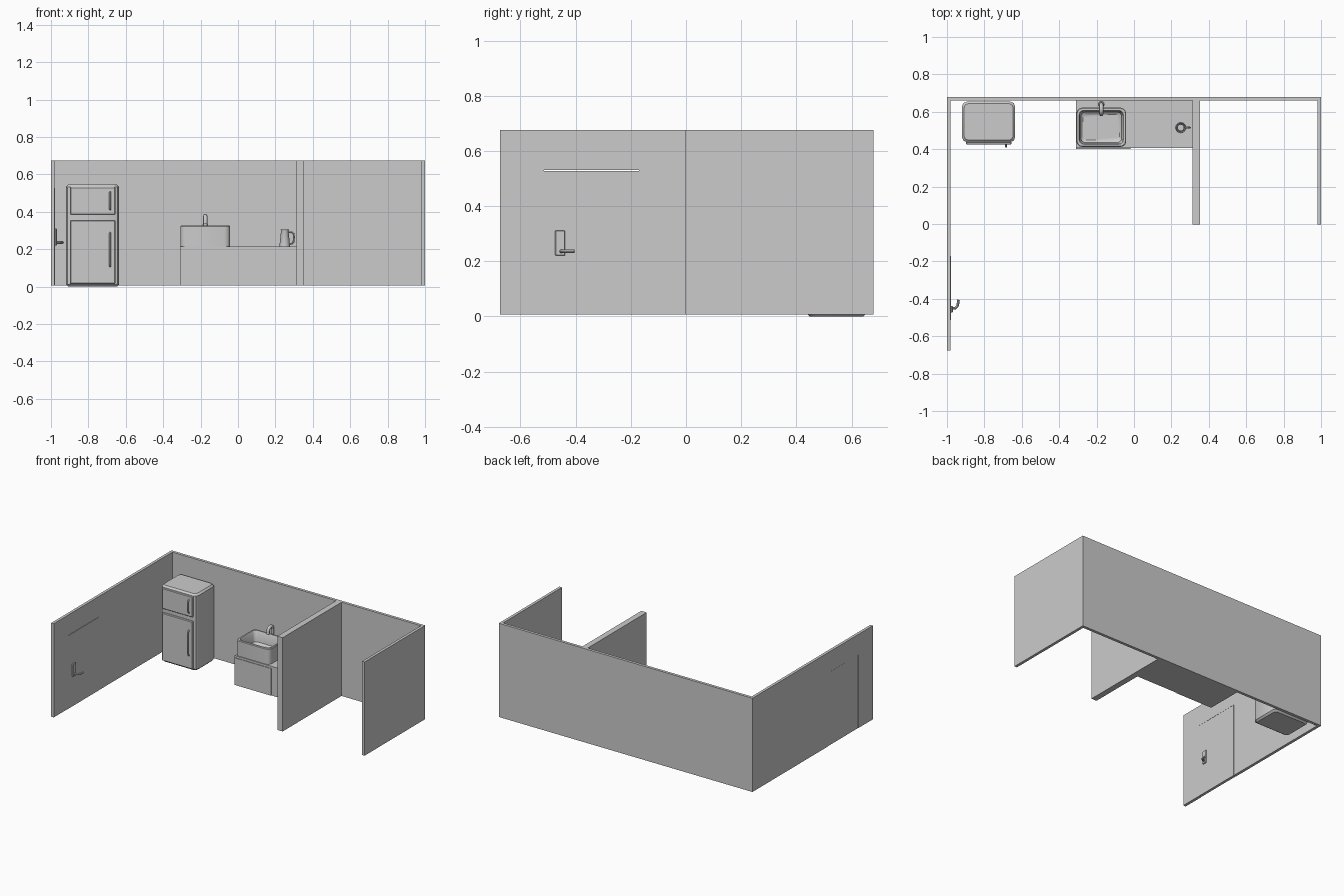
import bpy, bmesh, math
from mathutils import Vector

if "Cube" in bpy.data.objects:
    bpy.data.objects.remove(bpy.data.objects["Cube"])


def finish(name, bm, smooth=False):
    bmesh.ops.recalc_face_normals(bm, faces=bm.faces)
    me = bpy.data.meshes.new(name)
    bm.to_mesh(me)
    bm.free()
    ob = bpy.data.objects.new(name, me)
    bpy.context.collection.objects.link(ob)
    if smooth:
        bpy.context.view_layer.objects.active = ob
        ob.select_set(True)
        bpy.ops.object.shade_smooth_by_angle(angle=math.radians(35))
        ob.select_set(False)
    return ob


def prism(name, pts, z0, z1):
    bm = bmesh.new()
    f = bm.faces.new([bm.verts.new((x, y, z0)) for x, y in pts])
    r = bmesh.ops.extrude_face_region(bm, geom=[f])
    for v in r["geom"]:
        if isinstance(v, bmesh.types.BMVert):
            v.co.z = z1
    return finish(name, bm)


def box(name, lo, hi, bevel=0):
    bm = bmesh.new()
    bmesh.ops.create_cube(bm, size=1)
    for v in bm.verts:
        v.co = [lo[i] if v.co[i] < 0 else hi[i] for i in range(3)]
    if bevel:
        bmesh.ops.bevel(bm, geom=bm.edges[:], offset=bevel, segments=1, affect='EDGES', profile=0.5)
    return finish(name, bm)


def ring(bm, lo, hi, r, z, seg):
    # rounded rectangle loop
    vs = []
    for k, (cx, cy) in enumerate([(hi[0] - r, hi[1] - r), (lo[0] + r, hi[1] - r),
                                  (lo[0] + r, lo[1] + r), (hi[0] - r, lo[1] + r)]):
        for s in range(seg + 1):
            a = math.pi / 2 * (k + s / seg)
            vs.append(bm.verts.new((cx + r * math.cos(a), cy + r * math.sin(a), z)))
    return vs


def loft(name, rings, bm, smooth=False):
    n = len(rings[0])
    for a, b in zip(rings, rings[1:]):
        for i in range(n):
            bm.faces.new((a[i], a[(i + 1) % n], b[(i + 1) % n], b[i]))
    bm.faces.new(rings[0])
    bm.faces.new(rings[-1])
    return finish(name, bm, smooth)


def rounded_stack(name, lo, hi, levels, seg):
    # levels: (inset, corner radius, z)
    bm = bmesh.new()
    rings = [ring(bm, (lo[0] + d, lo[1] + d), (hi[0] - d, hi[1] - d), r, z, seg) for d, r, z in levels]
    return loft(name, rings, bm, True)


def lathe(name, x, y, profile, n=16):
    bm = bmesh.new()
    rings = [[bm.verts.new((x + r * math.cos(math.tau * i / n), y + r * math.sin(math.tau * i / n), z))
              for i in range(n)] for r, z in profile]
    return loft(name, rings, bm, True)


def tube(name, pts, r, n=8):
    bm = bmesh.new()
    pts = [Vector(p) for p in pts]
    normal = (pts[1] - pts[0]).cross(pts[-1] - pts[0] if len(pts) > 2 else Vector((1, 0, 0)))
    if normal.length < 1e-6:
        normal = Vector((1, 0, 0))
    normal.normalize()
    rings = []
    for i, p in enumerate(pts):
        t = (pts[min(i + 1, len(pts) - 1)] - pts[max(i - 1, 0)]).normalized()
        side = t.cross(normal).normalized()
        rings.append([bm.verts.new(p + r * (math.cos(math.tau * k / n) * normal + math.sin(math.tau * k / n) * side))
                      for k in range(n)])
    return loft(name, rings, bm, True)


# Room walls with a door opening
Z0, Z1 = 0.007, 0.675
walls = prism("walls", [(-1, -0.675), (-0.98, -0.675), (-0.98, 0.66), (0.98, 0.66), (0.98, -0.003),
                        (1, -0.003), (1, 0.68), (-1, 0.68)], Z0, Z1)
box("partition_wall", (0.312, -0.003, Z0), (0.354, 0.66, Z1))
cutter = box("door_cutter", (-1.1, -0.515, -0.1), (-0.9, -0.17, 0.53))
cutter.hide_render = True
cutter.hide_viewport = True
mod = walls.modifiers.new("door_opening", 'BOOLEAN')
mod.operation = 'DIFFERENCE'
mod.solver = 'EXACT'
mod.object = cutter

# Door and its lever handle
box("door", (-0.998, -0.514, Z0), (-0.979, -0.171, 0.528))
box("door_handle_plate", (-0.98, -0.474, 0.22), (-0.969, -0.438, 0.312), 0.003)
tube("door_lever", [(-0.972, -0.452, 0.236), (-0.955, -0.45, 0.236), (-0.944, -0.44, 0.236),
                    (-0.941, -0.425, 0.236), (-0.938, -0.405, 0.236)], 0.007)

# Refrigerator body, doors and handles
rounded_stack("fridge_body", (-0.92, 0.437), (-0.635, 0.655),
              [(0.012, 0.02, 0), (0, 0.028, 0.012), (0, 0.028, 0.533), (0.012, 0.02, 0.545)], 2)
for part, z0, z1, h0, h1 in [("upper", 0.385, 0.532, 0.412, 0.506), ("lower", 0.015, 0.355, 0.108, 0.288)]:
    box("fridge_%s_door" % part, (-0.898, 0.424, z0), (-0.656, 0.442, z1), 0.004)
    tube("fridge_%s_handle" % part, [(-0.684, 0.427, h0), (-0.684, 0.416, h0 + 0.006), (-0.684, 0.413, h0 + 0.016),
                                     (-0.684, 0.413, h1 - 0.016), (-0.684, 0.416, h1 - 0.006),
                                     (-0.684, 0.427, h1)], 0.005)

# Counter with a cabinet front panel
box("counter", (-0.31, 0.406, Z0), (0.312, 0.66, 0.215))
box("cabinet_panel", (-0.309, 0.402, Z0), (-0.02, 0.408, 0.2))

# Sink basin with hollow interior
rounded_stack("sink", (-0.308, 0.412), (-0.042, 0.622),
              [(0, 0.03, 0.215), (0, 0.03, 0.322), (0.004, 0.028, 0.326), (0.014, 0.026, 0.326),
               (0.018, 0.024, 0.32), (0.024, 0.022, 0.25), (0.036, 0.018, 0.24)], 3)
lathe("sink_drain", -0.175, 0.517, [(0.012, 0.239), (0.012, 0.242), (0.006, 0.242)])

# Faucet
arc = [(-0.175, 0.614 + 0.025 * math.cos(a), 0.353 + 0.025 * math.sin(a))
       for a in [math.pi * i / 10 for i in range(11)]]
tube("faucet", [(-0.175, 0.639, 0.215)] + arc + [(-0.175, 0.588, 0.335)], 0.011, 12)
lathe("faucet_base", -0.175, 0.64, [(0.016, 0.215), (0.016, 0.226), (0.011, 0.232)])

# Pitcher on the counter
lathe("pitcher", 0.25, 0.515, [(0.028, 0.215), (0.028, 0.222), (0.02, 0.298), (0.023, 0.306), (0.018, 0.306),
                               (0.016, 0.295), (0.022, 0.225)])
tube("pitcher_handle", [(0.27, 0.515, 0.291), (0.288, 0.515, 0.291), (0.297, 0.515, 0.283), (0.299, 0.515, 0.265),
                        (0.297, 0.515, 0.24), (0.288, 0.515, 0.23), (0.274, 0.515, 0.228)], 0.005)
